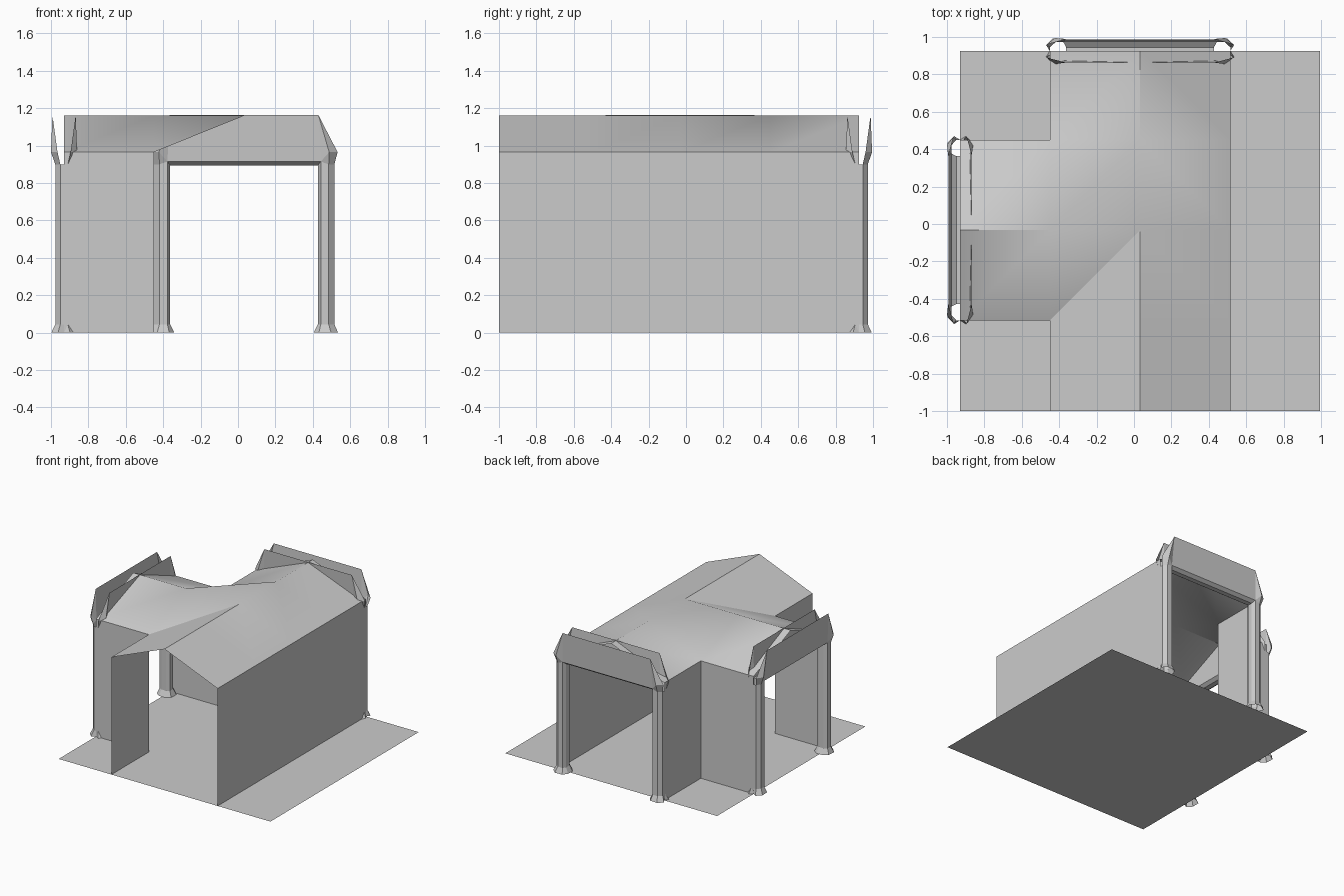
import bpy, bmesh, math
from mathutils import Vector

cube = bpy.data.objects.get("Cube")
if cube:
    bpy.data.objects.remove(cube)

grey = bpy.data.materials.new("light_grey")
grey.use_nodes = True
grey.diffuse_color = (0.6, 0.6, 0.6, 1)
grey.node_tree.nodes["Principled BSDF"].inputs["Base Color"].default_value = (0.6, 0.6, 0.6, 1)

# Main dimensions: two crossing passages share the same width and height
LEFT, RIGHT = -0.45, 0.515
FRONT, BACK = -0.515, 0.45
END_X, END_Y = -0.93, 0.925
MID_X, MID_Y = 0.0325, -0.0325
EAVE, RIDGE = 0.965, 1.16


def build(name, polygons, recalc=False):
    """Make one object from a list of polygons, welding shared corners."""
    bm = bmesh.new()
    for poly in polygons:
        bm.faces.new([bm.verts.new(Vector(p)) for p in poly])
    bmesh.ops.remove_doubles(bm, verts=bm.verts[:], dist=0.0005)
    if recalc:
        bmesh.ops.recalc_face_normals(bm, faces=bm.faces[:])
    mesh = bpy.data.meshes.new(name)
    bm.to_mesh(mesh)
    bm.free()
    mesh.materials.append(grey)
    obj = bpy.data.objects.new(name, mesh)
    bpy.context.collection.objects.link(obj)
    return obj


# Floor
build("floor", [[(END_X, -1, 0), (0.995, -1, 0), (0.995, END_Y, 0), (END_X, END_Y, 0)]])


# Walls follow footprint paths
def wall(name, path):
    build(name, [[(*a, 0), (*b, 0), (*b, EAVE), (*a, EAVE)] for a, b in zip(path, path[1:])])


wall("long_wall", [(RIGHT, -1), (RIGHT, END_Y)])
wall("front_corner_wall", [(END_X, FRONT), (LEFT, FRONT), (LEFT, -1)])
wall("back_corner_wall", [(LEFT, END_Y), (LEFT, BACK), (END_X, BACK)])


# Roof: gabled passages with a folded junction
def low(x, y):
    return (x, y, EAVE)


def top(x, y):
    return (x, y, RIDGE)


centre = top(MID_X, MID_Y)
side_ridge = top(LEFT, MID_Y)
back_ridge = top(MID_X, BACK)
inner_front, inner_back = low(LEFT, FRONT), low(LEFT, BACK)
front_ridge = top(MID_X, FRONT)
roof = build("roof", [
    # long slope
    [low(RIGHT, -1), low(RIGHT, FRONT), front_ridge, top(MID_X, -1)],
    [low(RIGHT, FRONT), low(RIGHT, MID_Y), centre, front_ridge],
    [low(RIGHT, MID_Y), low(RIGHT, BACK), back_ridge, centre],
    [low(RIGHT, BACK), low(RIGHT, END_Y), top(MID_X, END_Y), back_ridge],
    # front and back slopes beside the junction
    [low(LEFT, -1), top(MID_X, -1), front_ridge, inner_front],
    [inner_back, back_ridge, top(MID_X, END_Y), low(LEFT, END_Y)],
    # side passage
    [low(END_X, FRONT), inner_front, side_ridge, top(END_X, MID_Y)],
    [top(END_X, MID_Y), side_ridge, inner_back, low(END_X, BACK)],
    # junction
    [inner_front, front_ridge, centre],
    [inner_front, centre, side_ridge],
    [side_ridge, centre, back_ridge],
    [side_ridge, back_ridge, inner_back],
])
bpy.ops.object.select_all(action='DESELECT')
roof.select_set(True)
bpy.context.view_layer.objects.active = roof
bpy.ops.object.shade_smooth_by_angle(angle=math.radians(30.2))

# Gateway: quarter of a column in (across, outward), then lintel and ears
SHAFT = [(0.4825, 0), (0.4825, 0.02), (0.4525, 0.047), (0.41, 0.047), (0.395, 0.02), (0.395, 0)]
FOOT = [(0.4825, 0), (0.5025, 0.032), (0.465, 0.068), (0.40, 0.065), (0.3725, 0.028), (0.3725, 0)]
HEADS = [0.9, 0.9, 0.9, 0.915, 0.895, 0.895]
FOOT_H = 0.045


def gateway(name, place):
    columns, lintel = [], []

    def add(group, poly, su, sd):
        group.append([place(u * su, d * sd, z) for u, d, z in poly])

    for sd in (1, -1):
        heads = [(u, d, h) for (u, d), h in zip(SHAFT, HEADS)]
        necks = [(u, d, FOOT_H) for u, d in SHAFT]
        feet = [(u, d, 0) for u, d in FOOT]
        peak = (0.3975, 0.062, 1.163)
        ear_in, ear_out = (0.455, 0.07, EAVE), (0.5, 0.035, EAVE)
        for su in (1, -1):
            for i in range(len(SHAFT) - 1):
                add(columns, [necks[i], necks[i + 1], heads[i + 1], heads[i]], su, sd)
                add(columns, [feet[i], feet[i + 1], necks[i + 1], necks[i]], su, sd)
            # flared capital and folded ear
            add(lintel, [heads[2], heads[1], ear_out, ear_in], su, sd)
            add(lintel, [heads[3], heads[2], ear_in], su, sd)
            add(lintel, [heads[3], ear_in, peak], su, sd)
            add(lintel, [ear_in, ear_out, peak], su, sd)
        # soffit, chamfer and leaning face plate across the span
        for a, b in ((heads[5], heads[4]), (heads[4], heads[3]), (heads[3], peak)):
            add(lintel, [a, b, (-b[0], *b[1:]), (-a[0], *a[1:])], 1, sd)
    build(name + "_columns", columns, True)
    build(name + "_lintel", lintel, True)


gateway("back_gateway", lambda u, d, z: (MID_X + u, END_Y + d, z))
gateway("side_gateway", lambda u, d, z: (END_X - d, MID_Y + u, z))
